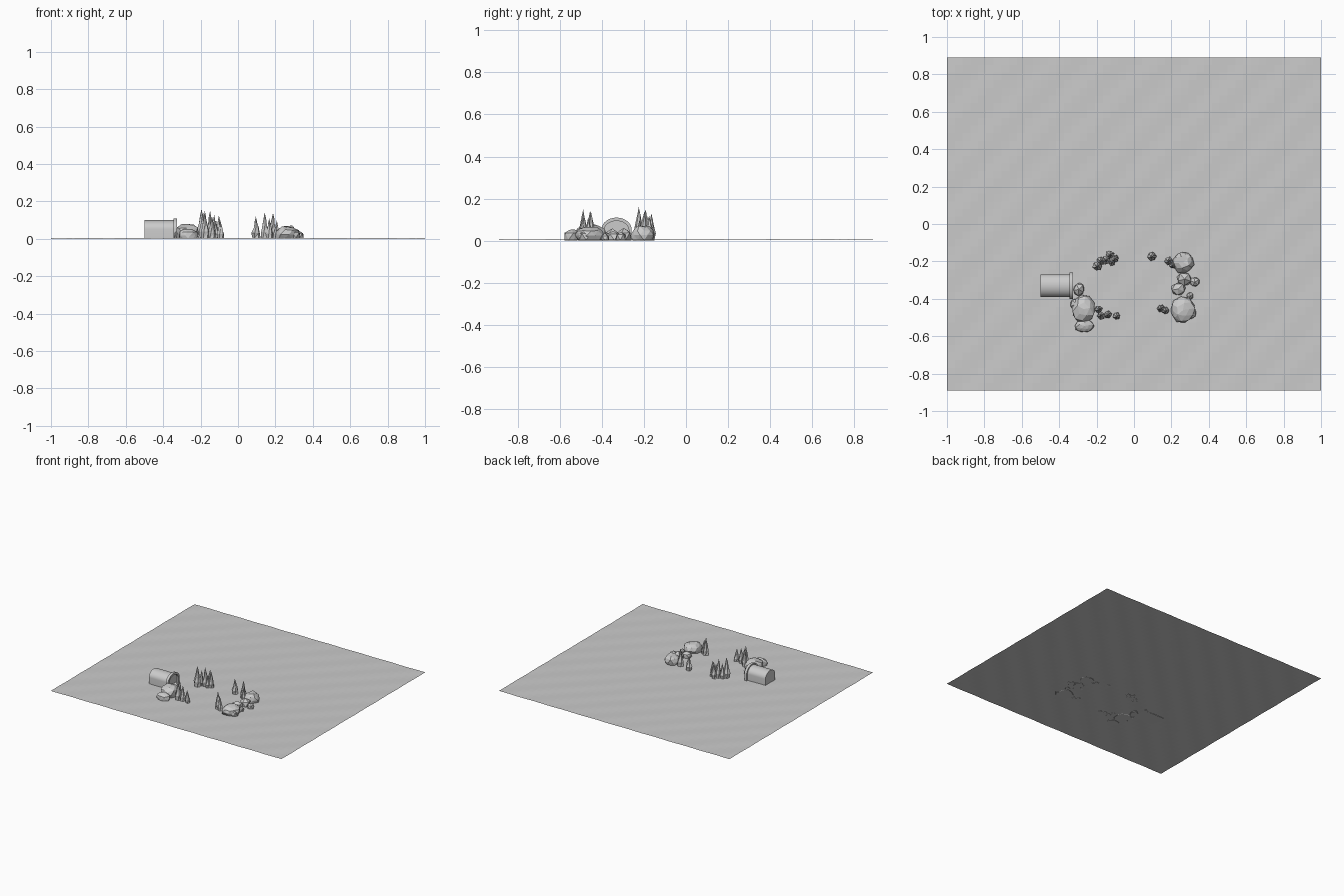
import bpy, bmesh, math, random
from mathutils import Vector

random.seed(7)
if "Cube" in bpy.data.objects:
    bpy.data.objects.remove(bpy.data.objects["Cube"])

stone = bpy.data.materials.new("stone_grey")
stone.use_nodes = True
GREY = (0.6, 0.6, 0.6, 1)
stone.diffuse_color = GREY
stone.node_tree.nodes["Principled BSDF"].inputs["Base Color"].default_value = GREY
FLOOR = 0.004


def finish(bm, name):
    bmesh.ops.recalc_face_normals(bm, faces=bm.faces)
    mesh = bpy.data.meshes.new(name)
    bm.to_mesh(mesh)
    bm.free()
    mesh.materials.append(stone)
    obj = bpy.data.objects.new(name, mesh)
    bpy.context.collection.objects.link(obj)
    return obj


def rock(name, x, y, rx, ry, height):
    """Faceted boulder cut off at the floor."""
    bm = bmesh.new()
    bmesh.ops.create_icosphere(bm, subdivisions=2 if rx > 0.05 else 1, radius=1)
    turn = random.uniform(0, math.tau)
    for v in bm.verts:
        k = random.uniform(0.88, 1.08)
        c, s = math.cos(turn), math.sin(turn)
        p = Vector((c * v.co.x - s * v.co.y, s * v.co.x + c * v.co.y, v.co.z)) * k
        v.co = (x + p.x * rx, y + p.y * ry, height * 0.35 + p.z * height * 0.65)
    cut = bmesh.ops.bisect_plane(bm, geom=bm.verts[:] + bm.edges[:] + bm.faces[:],
                                 plane_co=(0, 0, FLOOR / 2), plane_no=(0, 0, 1), clear_inner=True)
    bmesh.ops.holes_fill(bm, edges=[e for e in cut["geom_cut"] if isinstance(e, bmesh.types.BMEdge)])
    finish(bm, name)


def spike(name, x, y, radius, height):
    """Irregular tapering stalagmite with a slight lean."""
    bm = bmesh.new()
    lean = Vector((random.uniform(-1, 1), random.uniform(-1, 1), 0)) * 0.004
    rings = []
    for t, r in ((0, 0.9), (0.25, 1), (0.5, 0.62), (0.78, 0.28)):
        ring = []
        for i in range(6):
            a = math.tau * i / 6 + t
            k = radius * r * random.uniform(0.8, 1.15)
            ring.append(bm.verts.new(Vector((x + k * math.cos(a), y + k * math.sin(a),
                                             FLOOR / 2 + t * height)) + lean * t))
        rings.append(ring)
    tip = bm.verts.new(Vector((x, y, height)) + lean)
    for i in range(6):
        j = (i + 1) % 6
        for low, high in zip(rings, rings[1:]):
            bm.faces.new((low[i], low[j], high[j]))
            bm.faces.new((low[i], high[j], high[i]))
        bm.faces.new((rings[-1][i], rings[-1][j], tip))
    bm.faces.new(rings[0])
    finish(bm, name)


def arch_points(half, top, spring, steps=16):
    """Doorway outline in y and z, from one foot over the top to the other."""
    pts = [(-half, 0)]
    for i in range(steps + 1):
        a = math.pi * (1 - i / steps)
        pts.append((half * math.cos(a), spring + (top - spring) * math.sin(a)))
    return pts + [(half, 0)]


def loft_arches(name, y, sections):
    """Skin a run of arch outlines and close both ends."""
    bm = bmesh.new()
    loops = [[bm.verts.new((x, y + py, FLOOR / 2 + pz)) for py, pz in arch_points(*dims)]
             for x, dims in sections]
    for a, b in zip(loops, loops[1:]):
        for i in range(len(a)):
            j = (i + 1) % len(a)
            bm.faces.new((a[i], a[j], b[j], b[i]))
    bm.faces.new(loops[0])
    bm.faces.new(loops[-1])
    obj = finish(bm, name)
    bpy.ops.object.select_all(action="DESELECT")
    obj.select_set(True)
    bpy.context.view_layer.objects.active = obj
    bpy.ops.object.shade_smooth_by_angle(angle=math.radians(30))


# Gently rippled ground sheet
bm = bmesh.new()
bmesh.ops.create_grid(bm, x_segments=48, y_segments=44, size=1)
for v in bm.verts:
    v.co.y *= 0.89
    v.co.z = FLOOR + 0.001 * math.sin((v.co.x - v.co.y) * 24)
finish(bm, "ground")

# Tunnel with a thicker mouth ring and a recessed opening
body, ring, hole = (0.06, 0.098, 0.05), (0.072, 0.108, 0.05), (0.058, 0.092, 0.05)
loft_arches("tunnel", -0.33, [(-0.5, body), (-0.345, body), (-0.345, ring),
                              (-0.325, ring), (-0.325, hole), (-0.34, hole)])

# Boulders: x, y, x radius, y radius, height
ROCKS = [
    (-0.295, -0.35, 0.036, 0.04, 0.06), (-0.27, -0.455, 0.066, 0.075, 0.085),
    (-0.265, -0.545, 0.053, 0.038, 0.055), (-0.31, -0.43, 0.036, 0.036, 0.055),
    (0.265, -0.205, 0.056, 0.06, 0.075), (0.27, -0.295, 0.045, 0.04, 0.06),
    (0.237, -0.347, 0.042, 0.038, 0.05), (0.325, -0.31, 0.028, 0.028, 0.045),
    (0.262, -0.46, 0.07, 0.068, 0.07), (0.3, -0.385, 0.02, 0.022, 0.035),
    (0.3, -0.475, 0.038, 0.04, 0.055),
]
for n, r in enumerate(ROCKS, 1):
    rock(f"boulder_{n}", *r)

# Stalagmites: x, y, radius, height
SPIKES = [
    (-0.195, -0.225, 0.026, 0.16), (-0.18, -0.2, 0.022, 0.12), (-0.148, -0.19, 0.024, 0.15),
    (-0.13, -0.165, 0.022, 0.13), (-0.1, -0.185, 0.022, 0.125), (-0.12, -0.205, 0.018, 0.1),
    (-0.19, -0.455, 0.024, 0.14), (-0.175, -0.49, 0.022, 0.15), (-0.14, -0.485, 0.022, 0.12),
    (-0.092, -0.492, 0.02, 0.1), (0.097, -0.173, 0.024, 0.12), (0.185, -0.2, 0.024, 0.14),
    (0.205, -0.222, 0.018, 0.1), (0.145, -0.45, 0.023, 0.14), (0.17, -0.465, 0.02, 0.11),
]
for n, s in enumerate(SPIKES, 1):
    spike(f"stalagmite_{n}", *s)
